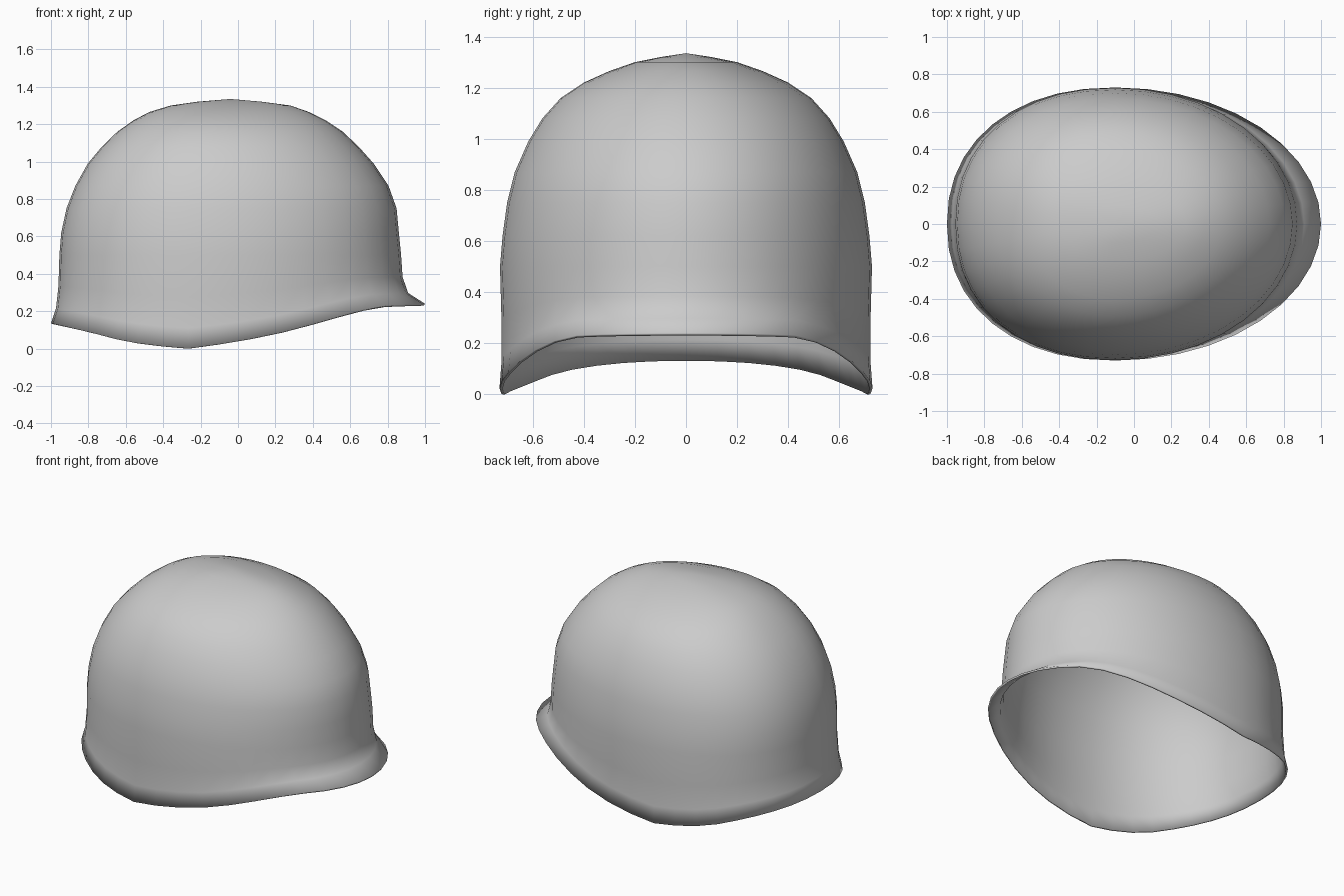
import bpy, bmesh, math

if "Cube" in bpy.data.objects:
    bpy.data.objects.remove(bpy.data.objects["Cube"])

SEGMENTS = 40
CENTRE = -0.1

# Lower edge height along x
RIM = [(-1, .135), (-.8, .09), (-.6, .037), (-.4, .012), (-.27, 0), (0, .037),
       (.3, .10), (.5, .16), (.7, .215), (.8, .232), (1, .24)]
# Flared edge rings: blend from edge up to z 0.5, front x, back x, half width
FLARE = [(0, 1.0, -1.0, .73), (.22, .91, -.973, .722), (.55, .88, -.96, .722)]
# Dome rings: z, front x, back x, half width
DOME = [(.50, .872, -.955, .728), (.62, .86, -.945, .718), (.75, .848, -.917, .70),
        (.87, .805, -.87, .67), (.99, .725, -.803, .617), (1.08, .645, -.728, .562),
        (1.16, .56, -.645, .49), (1.22, .47, -.56, .40), (1.265, .38, -.475, .30),
        (1.30, .28, -.36, .20), (1.32, .13, -.22, .10)]


def rim_height(x):
    for (x0, z0), (x1, z1) in zip(RIM, RIM[1:]):
        if x <= x1:
            return z0 + (z1 - z0) * (x - x0) / (x1 - x0)
    return RIM[-1][1]


def outline(angle, front, back, half):
    """Plan shape: rounder ellipse to the front, squarer one to the back."""
    c, s = math.cos(angle), math.sin(angle)
    centre = max(min(CENTRE, front - .1), back + .1)
    power = 1 if c > 0 else 2 / 2.2
    reach = front - centre if c > 0 else centre - back
    x = centre + math.copysign(abs(c) ** power, c) * reach
    y = math.copysign(abs(s) ** power, s) * half
    return x, y


bm = bmesh.new()
angles = [2 * math.pi * i / SEGMENTS for i in range(SEGMENTS)]
rings = []

# Flared edge
for blend, front, back, half in FLARE:
    ring = []
    for a in angles:
        low = rim_height(outline(a, *FLARE[0][1:])[0])
        ring.append(bm.verts.new((*outline(a, front, back, half), low + (.5 - low) * blend)))
    rings.append(ring)

# Dome
for z, front, back, half in DOME:
    rings.append([bm.verts.new((*outline(a, front, back, half), z)) for a in angles])

for lower, upper in zip(rings, rings[1:]):
    for i in range(SEGMENTS):
        j = (i + 1) % SEGMENTS
        bm.faces.new((lower[i], lower[j], upper[j], upper[i]))

# Crown
top = bm.verts.new((-.04, 0, 1.335))
for i in range(SEGMENTS):
    bm.faces.new((rings[-1][i], rings[-1][(i + 1) % SEGMENTS], top))

mesh = bpy.data.meshes.new("helmet_shell")
bm.to_mesh(mesh)
bm.free()
shell = bpy.data.objects.new("helmet_shell", mesh)
bpy.context.collection.objects.link(shell)

grey = bpy.data.materials.new("plain grey")
grey.diffuse_color = (.6, .6, .6, 1)
grey.use_nodes = True
grey.node_tree.nodes["Principled BSDF"].inputs["Base Color"].default_value = grey.diffuse_color
mesh.materials.append(grey)

# Thin wall, grown inwards
wall = shell.modifiers.new("wall", 'SOLIDIFY')
wall.thickness = .012
wall.offset = -1

bpy.context.view_layer.objects.active = shell
shell.select_set(True)
bpy.ops.object.shade_smooth_by_angle(angle=math.radians(50))
